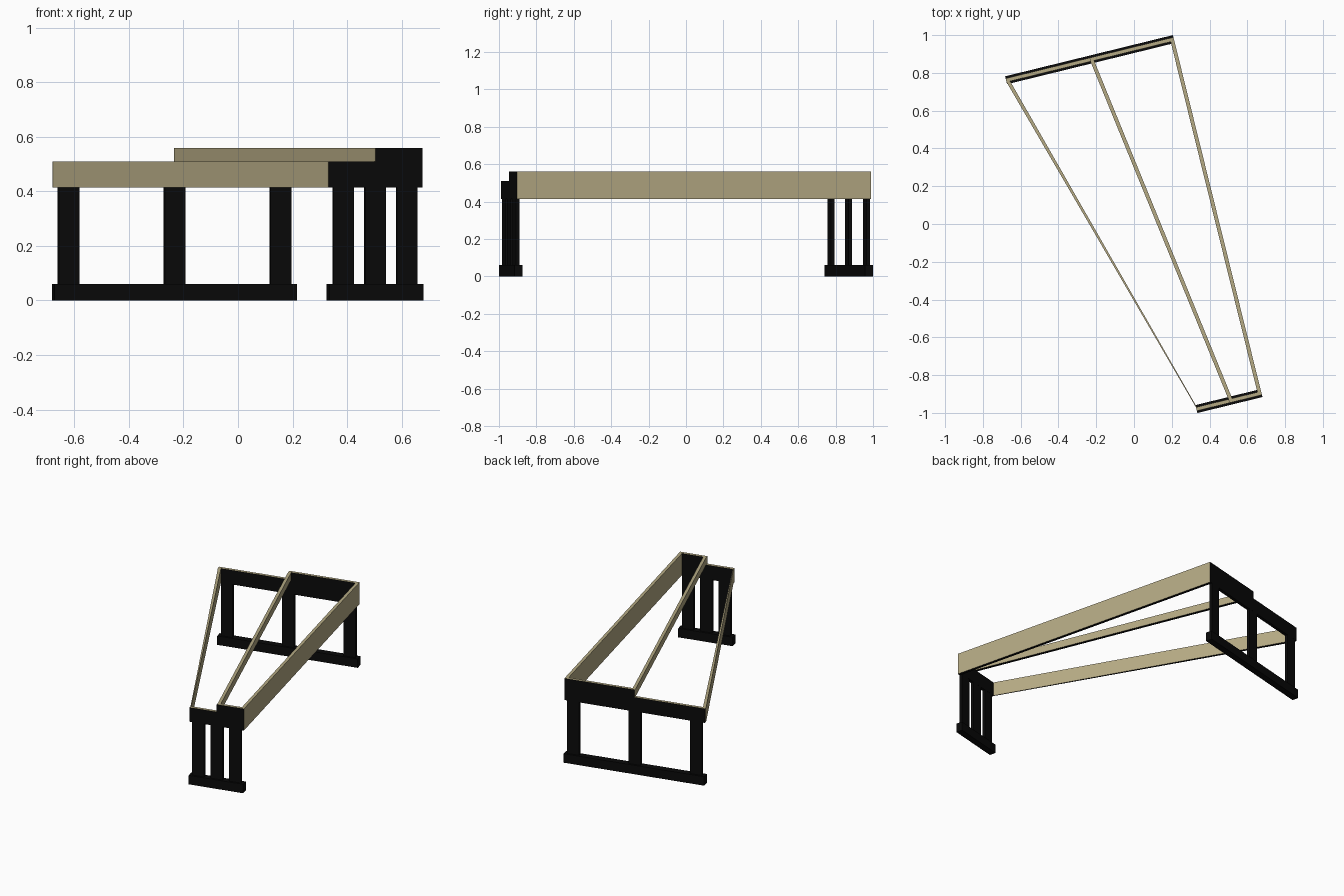
import bpy, math
from mathutils import Vector

if "Cube" in bpy.data.objects:
    bpy.data.objects.remove(bpy.data.objects["Cube"])

ANG = math.radians(13.8)
U = Vector((math.cos(ANG), math.sin(ANG), 0))    # along the end frames
V = Vector((-math.sin(ANG), math.cos(ANG), 0))   # from near end to far end
Z = Vector((0, 0, 1))
NEAR = Vector((0.5025, -0.9375, 0))
FAR = Vector((-0.233, 0.87, 0))
LOW, MID, TOP = 0.415, 0.51, 0.56
T = 0.01                                         # half board thickness


def material(name, rgb):
    m = bpy.data.materials.new(name)
    m.diffuse_color = (*rgb, 1)
    m.use_nodes = True
    m.node_tree.nodes["Principled BSDF"].inputs["Base Color"].default_value = m.diffuse_color
    return m


TAN = material("tan_wood", (0.46, 0.40, 0.23))
BLACK = material("black_paint", (0.003, 0.003, 0.003))


def prism(name, ring_a, ring_b, is_black):
    """Solid between two matching rings; is_black(normal) picks the paint."""
    n = len(ring_a)
    faces = [tuple(range(n)), tuple(range(2 * n - 1, n - 1, -1))]
    faces += [(i, i + n, (i + 1) % n + n, (i + 1) % n) for i in range(n)]
    me = bpy.data.meshes.new(name)
    me.from_pydata(ring_a + ring_b, [], faces)
    me.update()
    me.materials.append(TAN)
    me.materials.append(BLACK)
    for p in me.polygons:
        p.material_index = int(is_black(p.normal))
    ob = bpy.data.objects.new(name, me)
    bpy.context.collection.objects.link(ob)


def extrude(name, centre, profile, half, is_black):
    """Extrude an (along, height) profile across the frame thickness."""
    rings = [[centre + U * s + Z * z + V * t for s, z in profile]
             for t in (-half, half)]
    prism(name, rings[0], rings[1], is_black)


def rect(s0, s1, z0, z1):
    return [(s0, z0), (s1, z0), (s1, z1), (s0, z1)]


def always(n):
    return True


def underside(n):
    return n.z < -0.5


# end frames: floor rail, three posts and a stepped board with tan edges
for end, c, half, gap in (("near", NEAR, 0.1775, 0.12), ("far", FAR, 0.4575, 0.40)):
    extrude(end + "_floor_rail", c, rect(-half, half, 0, 0.06), 0.0215, always)
    for k in (-1, 0, 1):
        extrude(f"{end}_post_{k + 2}", c,
                rect(k * gap - 0.039, k * gap + 0.039, 0.06, LOW), 0.0098, always)
    board = [(-half, LOW), (half, LOW), (half, TOP), (0, TOP), (0, MID), (-half, MID)]
    extrude(end + "_board", c, board, T,
            lambda n: abs(n.dot(V)) > 0.5 or underside(n))


def plank(name, near_s, far_s, z0, z1):
    """Long board joining the two end boards."""
    ring_a = [NEAR + V * T + U * s + Z * z for s, z in rect(*near_s, z0, z1)]
    ring_b = [FAR - V * T + U * s + Z * z for s, z in rect(*far_s, z0, z1)]
    prism(name, ring_a, ring_b, underside)


# long planks; the left one tapers towards the near end
plank("right_plank", (0.1575, 0.1775), (0.4375, 0.4575), LOW, TOP)
plank("middle_plank", (0, 0.02), (0, 0.02), MID, TOP)
plank("left_plank", (-0.1775, -0.1725), (-0.4575, -0.4375), LOW, MID)
